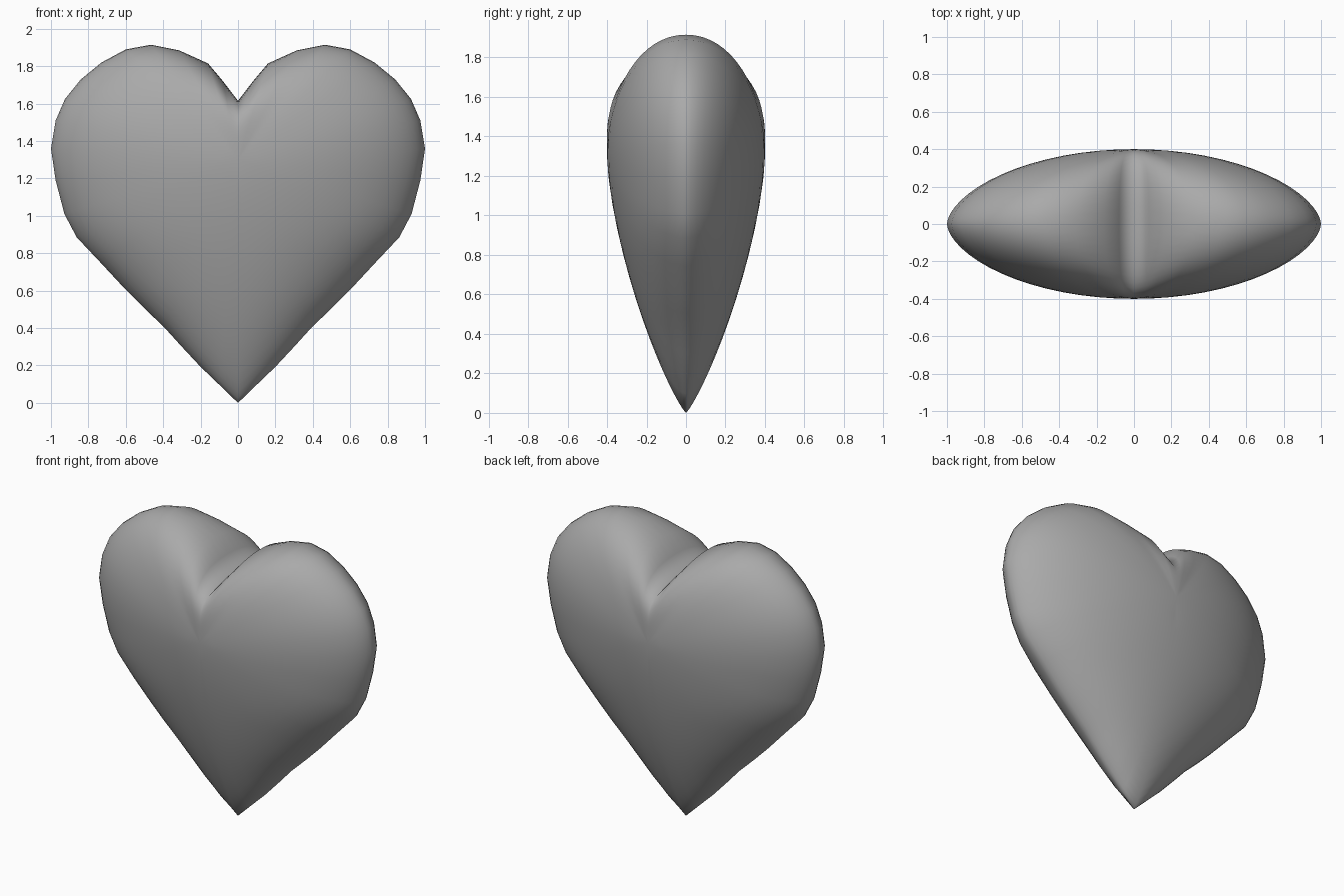
import bpy, math

if "Cube" in bpy.data.objects:
    bpy.data.objects.remove(bpy.data.objects["Cube"])

# Right half of the heart outline, tip to notch (x, z)
OUTLINE = [(0, 0), (.1, .097), (.2, .193), (.3, .3), (.395, .405), (.5, .505), (.6, .605),
           (.73, .745), (.862, .885), (.928, 1.01), (.975, 1.19), (1, 1.36), (.975, 1.51),
           (.925, 1.625), (.84, 1.73), (.73, 1.82), (.6, 1.89), (.465, 1.915),
           (.315, 1.885), (.16, 1.815), (.08, 1.72), (0, 1.615)]
CZ, DEPTH, RINGS = 1.3, 0.4, 16


def half_width(z):
    for (x0, z0), (x1, z1) in zip(OUTLINE, OUTLINE[1:12]):
        if z <= z1:
            return x0 + (x1 - x0) * (z - z0) / (z1 - z0)
    return 1.0


def thickness(x, z, s, edge):
    """Half thickness: elliptic slices below the widest level, puffed lobes above."""
    if s >= 1:
        return 0.0
    if z < CZ:
        u = (CZ - z) / CZ
        t = DEPTH * (1 - u ** 1.5) ** 0.85
        return t * max(0, 1 - (x / half_width(z)) ** 2) ** 0.6
    a = math.degrees(math.atan2(edge[1] - CZ, edge[0]))
    k = min(a / 53, 1)
    v = max(0, (a - 53) / 37) ** 2
    return DEPTH * (1 - s ** (2 + 4 * v)) ** (0.6 - 0.12 * k - 0.1 * v)


# Quarter shell: rings from the front centre out to the rim
verts, faces = [(0, -DEPTH, CZ)], []
n = len(OUTLINE)
for r in range(1, RINGS + 1):
    s = 1.0 if r == RINGS else math.sin(math.pi / 2 * r / RINGS)
    for ex, ez in OUTLINE:
        x, z = ex * s, CZ + (ez - CZ) * s
        verts.append((x, -thickness(x, z, s, (ex, ez)), z))
for i in range(n - 1):
    faces.append((0, 1 + i, 2 + i))
    for r in range(RINGS - 1):
        a, b = 1 + r * n + i, 1 + (r + 1) * n + i
        faces.append((a, b, b + 1, a + 1))

mesh = bpy.data.meshes.new("heart")
mesh.from_pydata(verts, [], faces)
mesh.polygons.foreach_set("use_smooth", [True] * len(mesh.polygons))
heart = bpy.data.objects.new("heart", mesh)
bpy.context.collection.objects.link(heart)

# Darker grey
grey = bpy.data.materials.new("dark_grey")
grey.diffuse_color = (0.4, 0.4, 0.4, 1)
grey.use_nodes = True
grey.node_tree.nodes["Principled BSDF"].inputs["Base Color"].default_value = grey.diffuse_color
mesh.materials.append(grey)

# Mirror left/right and front/back
m = heart.modifiers.new("mirror", 'MIRROR')
m.use_axis = (True, True, False)
m.use_mirror_merge = True
m.merge_threshold = 0.0005
